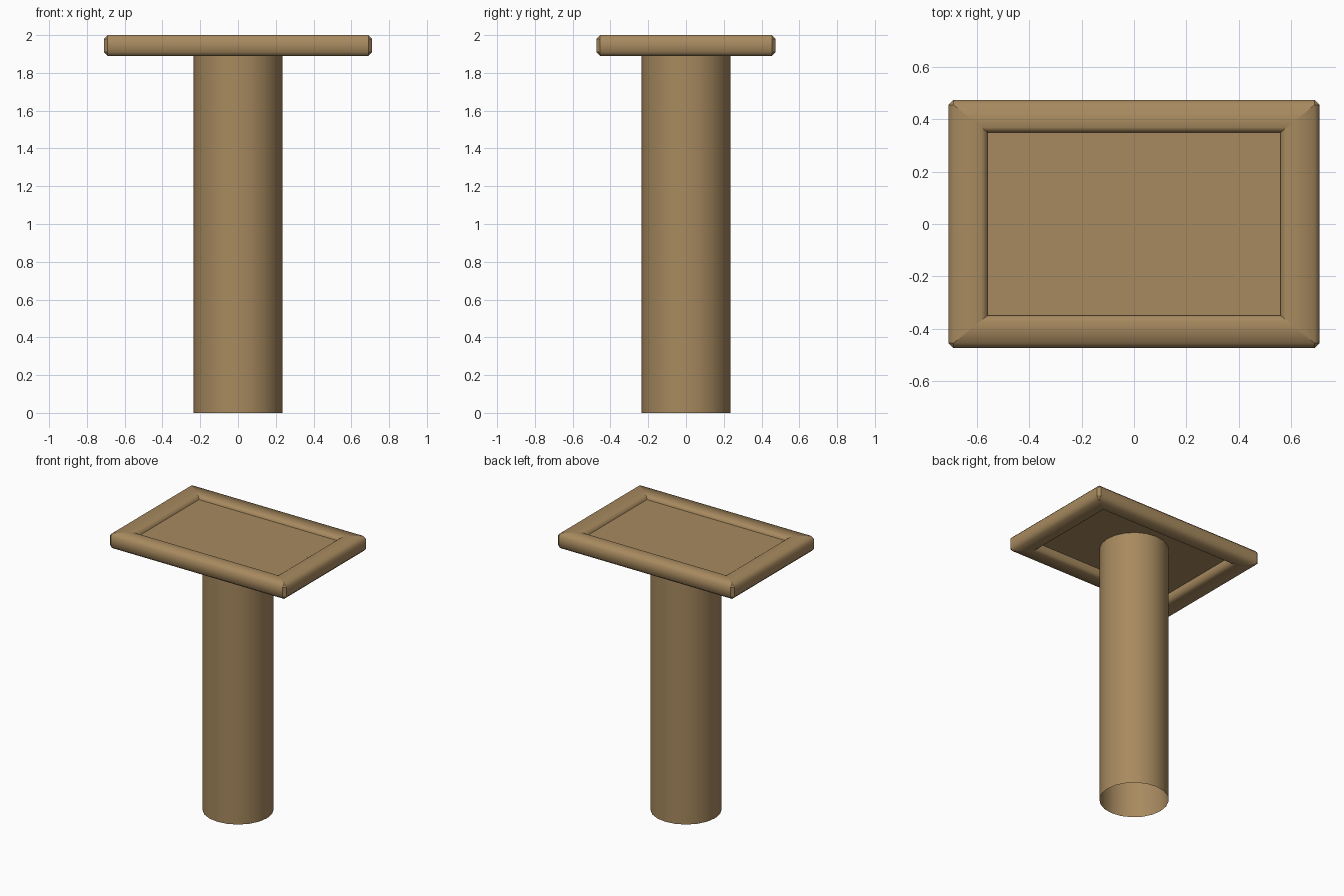
import bpy, bmesh, math

if "Cube" in bpy.data.objects:
    bpy.data.objects.remove(bpy.data.objects["Cube"])

wood = bpy.data.materials.new("warm_brown")
wood.diffuse_color = (0.39, 0.255, 0.115, 1.0)
wood.use_nodes = True
wood.node_tree.nodes["Principled BSDF"].inputs["Base Color"].default_value = wood.diffuse_color


def make_object(name, bm):
    bmesh.ops.remove_doubles(bm, verts=bm.verts, dist=1e-5)
    me = bpy.data.meshes.new(name)
    bm.to_mesh(me)
    bm.free()
    me.materials.append(wood)
    ob = bpy.data.objects.new(name, me)
    bpy.context.collection.objects.link(ob)
    return ob


# Column: open 20-sided tube running up to the panel
bm = bmesh.new()
SIDES, RADIUS, TOP = 20, 0.235, 1.955
rings = [[bm.verts.new((RADIUS * math.cos(2 * math.pi * i / SIDES),
                        RADIUS * math.sin(2 * math.pi * i / SIDES), z))
          for i in range(SIDES)] for z in (0, TOP)]
for i in range(SIDES):
    j = (i + 1) % SIDES
    f = bm.faces.new((rings[0][i], rings[0][j], rings[1][j], rings[1][i]))
    f.smooth = True
make_object("column", bm)

# Panel: thin board set inside the frame
bm = bmesh.new()
bmesh.ops.create_cube(bm, size=1)
for v in bm.verts:
    v.co.x *= 1.14
    v.co.y *= 0.72
    v.co.z = 1.97 if v.co.z > 0 else 1.955
make_object("top_panel", bm)


# Frame: bevelled bar profile swept around a rectangle with clipped corners
def loop(bm, x, y, cut, z):
    pts = []
    for sx, sy in ((1, 1), (-1, 1), (-1, -1), (1, -1)):
        pair = [(sx * x, sy * (y - cut)), (sx * (x - cut), sy * y)]
        pts += pair if sx * sy > 0 else pair[::-1]
    return [bm.verts.new((px, py, z)) for px, py in pts]


# (half length, half depth, corner cut, height), from inner wall outwards over the top
profile = [(0.56, 0.35, 0, 1.91), (0.56, 0.35, 0, 1.98),
           (0.585, 0.37, 0, 2.0), (0.69, 0.455, 0, 2.0),
           (0.71, 0.475, 0.02, 1.98), (0.71, 0.475, 0.02, 1.91),
           (0.69, 0.455, 0, 1.89), (0.585, 0.37, 0, 1.89)]
bm = bmesh.new()
loops = [loop(bm, *p) for p in profile]
for a, b in zip(loops, loops[1:] + loops[:1]):
    for i in range(8):
        j = (i + 1) % 8
        bm.faces.new((a[i], a[j], b[j], b[i]))
bmesh.ops.remove_doubles(bm, verts=bm.verts, dist=1e-5)
bmesh.ops.dissolve_degenerate(bm, edges=bm.edges, dist=1e-5)
bmesh.ops.recalc_face_normals(bm, faces=bm.faces)
for f in bm.faces:
    f.smooth = True
# Mitre joints stay sharp, the bars themselves are soft
for e in bm.edges:
    d = e.verts[0].co - e.verts[1].co
    if abs(d.z) > 1e-4 or (abs(d.x) > 1e-4 and abs(d.y) > 1e-4):
        e.smooth = False
make_object("top_frame", bm)
